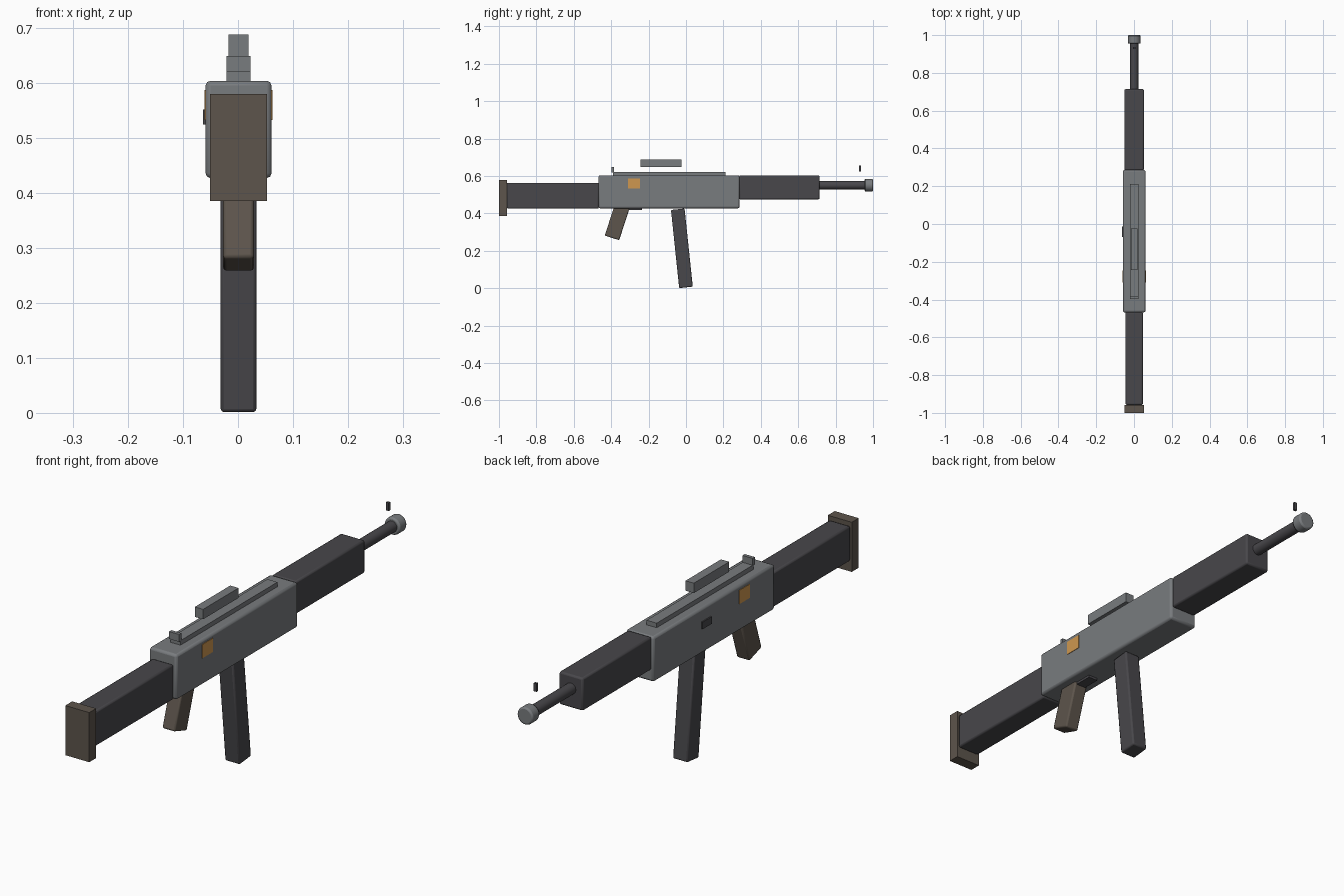
import bpy, bmesh
from math import radians, pi
from mathutils import Matrix

if "Cube" in bpy.data.objects:
    bpy.data.objects.remove(bpy.data.objects["Cube"])

CX = 0.001  # centre line of the body


def material(name, rgb):
    m = bpy.data.materials.new(name)
    m.diffuse_color = (*rgb, 1)
    m.use_nodes = True
    m.node_tree.nodes["Principled BSDF"].inputs["Base Color"].default_value = m.diffuse_color
    return m


STEEL = material("steel", (0.19, 0.20, 0.21))
DARK = material("dark_polymer", (0.065, 0.063, 0.07))
BROWN = material("brown_rubber", (0.11, 0.09, 0.072))
ORANGE = material("orange_brass", (0.62, 0.31, 0.08))


def finish(name, bm, mat, bevel):
    me = bpy.data.meshes.new(name)
    bm.to_mesh(me)
    bm.free()
    ob = bpy.data.objects.new(name, me)
    bpy.context.collection.objects.link(ob)
    me.materials.append(mat)
    if bevel:
        mod = ob.modifiers.new("Bevel", 'BEVEL')
        mod.width, mod.segments, mod.limit_method = bevel, 2, 'ANGLE'
    bpy.ops.object.select_all(action='DESELECT')
    ob.select_set(True)
    bpy.context.view_layer.objects.active = ob
    bpy.ops.object.shade_smooth_by_angle(angle=radians(30))
    return ob


def block(name, size, centre, mat, bevel=0.0, tilt=0.0):
    bm = bmesh.new()
    bmesh.ops.create_cube(bm, size=1, matrix=Matrix.Diagonal((*size, 1)))
    ob = finish(name, bm, mat, bevel)
    ob.location = centre
    ob.rotation_euler.x = radians(tilt)
    return ob


def box(name, half_x, y, z, mat, bevel=0.0, cx=CX):
    return block(name, (2 * half_x, y[1] - y[0], z[1] - z[0]),
                 (cx, sum(y) / 2, sum(z) / 2), mat, bevel)


def tube(name, r, y, z, mat, bevel=0.0):
    bm = bmesh.new()
    bmesh.ops.create_cone(bm, cap_ends=True, segments=24, radius1=r, radius2=r,
                          depth=y[1] - y[0], matrix=Matrix.Rotation(pi / 2, 4, 'X'))
    ob = finish(name, bm, mat, bevel)
    ob.location = (CX, sum(y) / 2, z)
    return ob


# Main body
box("receiver", 0.06, (-0.468, 0.286), (0.427, 0.604), STEEL, 0.009)
box("handguard", 0.052, (0.284, 0.714), (0.475, 0.604), DARK, 0.007)
box("stock", 0.046, (-0.958, -0.466), (0.426, 0.564), DARK, 0.007)
box("butt_pad", 0.052, (-1.0, -0.957), (0.385, 0.58), BROWN)

# Barrel and muzzle
tube("barrel", 0.022, (0.70, 0.97), 0.551, DARK)
tube("muzzle", 0.034, (0.955, 1.0), 0.551, STEEL, 0.006)

# Top rail, sights and raised bar
box("top_rail", 0.022, (-0.39, 0.212), (0.60, 0.622), STEEL)
box("rear_sight", 0.022, (-0.398, -0.384), (0.62, 0.649), STEEL)
box("front_sight", 0.006, (0.926, 0.936), (0.624, 0.656), DARK)
box("carry_bar", 0.018, (-0.244, -0.024), (0.649, 0.688), STEEL)

# Magazine and grip, both tilted
block("magazine", (0.065, 0.073, 0.42), (CX, -0.022, 0.2135), DARK, 0.006, 6)
block("grip", (0.056, 0.081, 0.18), (CX, -0.368, 0.355), BROWN, 0.006, -18)
box("trigger_plate", 0.02, (-0.32, -0.235), (0.418, 0.43), DARK)

# Side details
box("side_plates", 0.062, (-0.311, -0.245), (0.533, 0.587), ORANGE)
box("bolt_catch", 0.005, (-0.07, -0.012), (0.524, 0.552), DARK, cx=-0.059)
